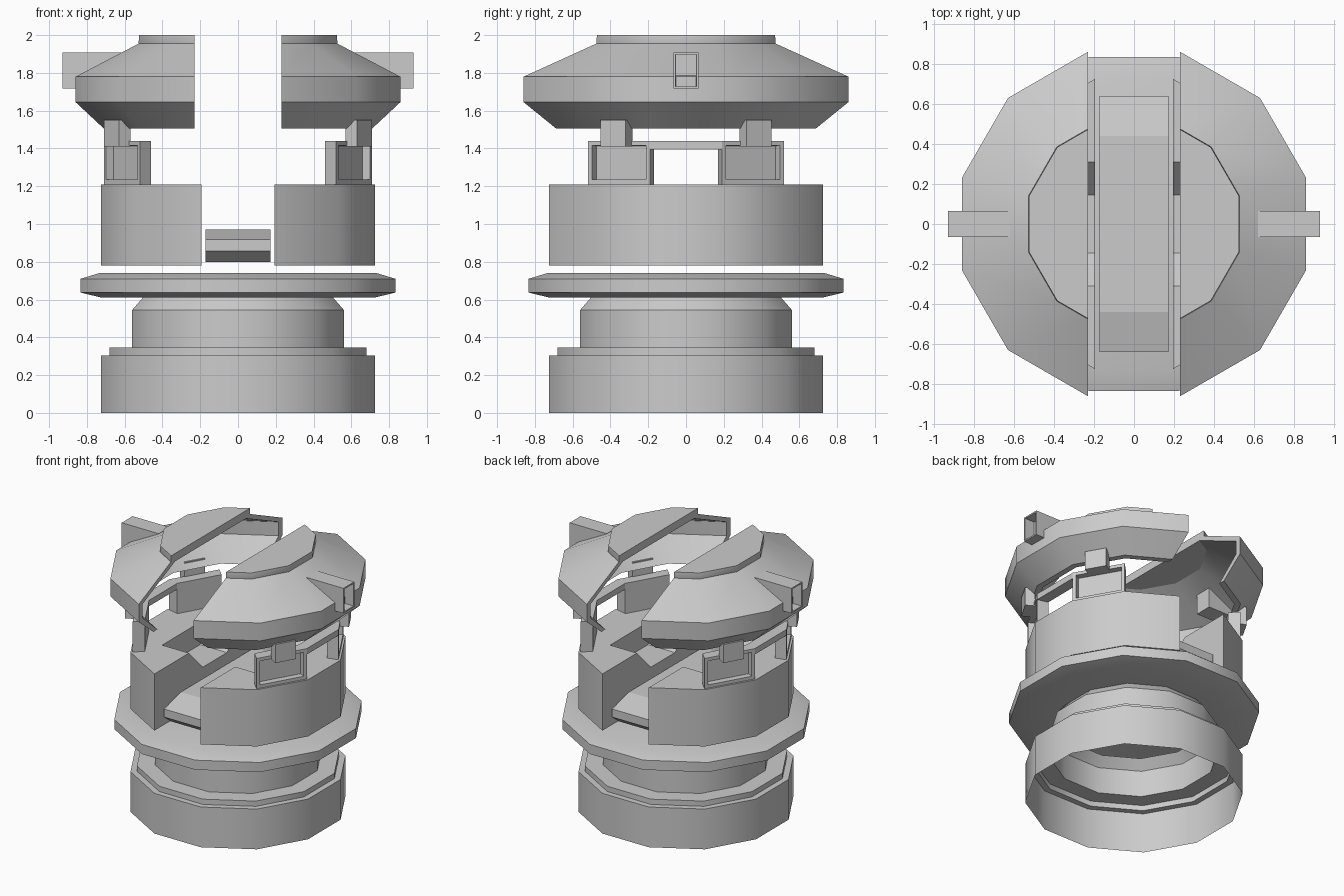
import bpy, bmesh
from math import sin, cos, radians, pi
from mathutils import Matrix, Vector

if "Cube" in bpy.data.objects:
    bpy.data.objects.remove(bpy.data.objects["Cube"])


def finish(bm, name):
    bmesh.ops.recalc_face_normals(bm, faces=bm.faces[:])
    me = bpy.data.meshes.new(name)
    bm.to_mesh(me)
    bm.free()
    ob = bpy.data.objects.new(name, me)
    bpy.context.collection.objects.link(ob)
    return ob


def smooth(ob):
    bpy.ops.object.select_all(action='DESELECT')
    ob.select_set(True)
    bpy.context.view_layer.objects.active = ob
    bpy.ops.object.shade_smooth_by_angle(angle=radians(33))


def polar(r, deg, z=0.0):
    return Vector((r * cos(radians(deg)), r * sin(radians(deg)), z))


def lathe(profile, closed=False):
    """Twelve-sided revolve of (radius, z) points, flats facing the axes."""
    bm = bmesh.new()
    rings = [[bm.verts.new(polar(r, 15 + 30 * k, z)) for k in range(12)] for r, z in profile]
    pairs = list(zip(rings, rings[1:])) + ([(rings[-1], rings[0])] if closed else [])
    for a, b in pairs:
        for k in range(12):
            n = (k + 1) % 12
            bm.faces.new((a[k], a[n], b[n], b[k]))
    return bm, rings


def prism(points, lo, hi, axis='Z'):
    """Extrude a flat outline; axis X reads the outline as (y, z)."""
    bm = bmesh.new()
    if axis == 'Z':
        low = [bm.verts.new((p[0], p[1], lo)) for p in points]
        step = (0, 0, hi - lo)
    else:
        low = [bm.verts.new((lo, p[0], p[1])) for p in points]
        step = (hi - lo, 0, 0)
    top = bmesh.ops.extrude_face_region(bm, geom=[bm.faces.new(low)])
    # keep the starting cap so the prism stays closed
    verts = [g for g in top['geom'] if isinstance(g, bmesh.types.BMVert)]
    bmesh.ops.translate(bm, vec=step, verts=verts)
    edges = [e for e in bm.edges if e.is_boundary]
    if edges:
        bmesh.ops.holes_fill(bm, edges=edges, sides=0)
    bmesh.ops.recalc_face_normals(bm, faces=bm.faces[:])
    return bm


def recess(bm, direction, border, depth):
    """Sink a bordered pocket into the face looking along direction."""
    bm.normal_update()
    face = max(bm.faces, key=lambda f: f.normal.dot(direction))
    bmesh.ops.inset_individual(bm, faces=[face], thickness=border, depth=0)
    bmesh.ops.inset_individual(bm, faces=[face], thickness=0.002, depth=-depth)


def both_sides(ob, name):
    """Second copy turned half a turn about z."""
    smooth(ob)
    ob.name = name + "_right"
    other = ob.copy()
    other.data = ob.data.copy()
    other.data.transform(Matrix.Rotation(pi, 4, 'Z'))
    other.name = name + "_left"
    bpy.context.collection.objects.link(other)


# hollow base, neck and flange
bm, rings = lathe([(.75, 0), (.75, .305), (.705, .305), (.705, .345), (.58, .345),
                   (.58, .545), (.52, .612), (.755, .612), (.863, .637),
                   (.863, .71), (.76, .74)])
bm.faces.new(rings[-1])
smooth(finish(bm, "base_and_flange"))

# plank lying in the slot
end = [(-.57, .80), (-.64, .857), (-.64, .918), (-.44, .97)]
plank = end + [(-y, z) for y, z in reversed(end)]
finish(prism(plank, -.172, .172, 'X'), "slot_plank")

# body half with a sloped channel in its top
body = finish(prism([polar(.75, a) for a in range(-75, 76, 30)], .78, 1.21), "body")
cutter = finish(prism([(-.32, 1.22), (-.145, 1.04), (.145, 1.04), (.32, 1.22)], .1, .42, 'X'),
                "channel_cutter")
cutter.hide_render = True
mod = body.modifiers.new("channel", 'BOOLEAN')
mod.operation = 'DIFFERENCE'
mod.object = cutter
bpy.ops.object.select_all(action='DESELECT')
body.select_set(True)
bpy.context.view_layer.objects.active = body
bpy.ops.object.modifier_apply(modifier=mod.name)
bpy.data.objects.remove(cutter)
both_sides(body, "body")

# window brackets, lintel and latch blocks on top of the body
R_OUT, R_IN = .735, .65
for side, label in ((1, "back"), (-1, "front")):
    a, b = 15 * side, 45 * side
    bm = prism([polar(R_OUT, a), polar(R_OUT, b), polar(R_IN, b), polar(R_IN, a)], 1.21, 1.44)
    # pocket sits a little toward the bottom of the frame
    recess(bm, polar(1, 30 * side), .035, .045)
    both_sides(finish(bm, "bracket"), "bracket_" + label)

    bm = bmesh.new()
    bmesh.ops.create_cube(bm, size=1, matrix=Matrix.Translation(polar(.738, 30 * side, 1.48))
                          @ Matrix.Rotation(radians(30 * side), 4, 'Z')
                          @ Matrix.Diagonal((.07, .155, .14, 1)))
    both_sides(finish(bm, "latch"), "latch_" + label)

lintel = prism([polar(R_OUT, -15), polar(R_OUT, 15), polar(R_IN, 15), polar(R_IN, -15)], 1.395, 1.44)
both_sides(finish(lintel, "lintel"), "lintel")


# dome shell half, sliced beside the slot
def slice_half(bm):
    geom = bm.verts[:] + bm.edges[:] + bm.faces[:]
    bmesh.ops.bisect_plane(bm, geom=geom, dist=.001, plane_co=(.2303, 0, 0),
                           plane_no=(1, 0, 0), clear_inner=True)
    bmesh.ops.holes_fill(bm, edges=[e for e in bm.edges if e.is_boundary], sides=0)


bm, rings = lathe([(.735, 1.505), (.89, 1.645), (.89, 1.78), (.545, 1.955),
                   (.50, 1.94), (.85, 1.765), (.85, 1.66), (.69, 1.505)], closed=True)
slice_half(bm)
both_sides(finish(bm, "dome_shell"), "dome_shell")

# flat cap plate
bm, rings = lathe([(.54, 1.94), (.545, 1.955), (.542, 2.0)])
bm.faces.new(rings[0])
bm.faces.new(rings[-1])
slice_half(bm)
both_sides(finish(bm, "cap_plate"), "cap_plate")

# hollow-ended side lug
bm = prism([(-.065, 1.718), (.065, 1.718), (.065, 1.908), (-.065, 1.908)], .62, .93, 'X')
recess(bm, Vector((1, 0, 0)), .014, .08)
both_sides(finish(bm, "side_lug"), "side_lug")
